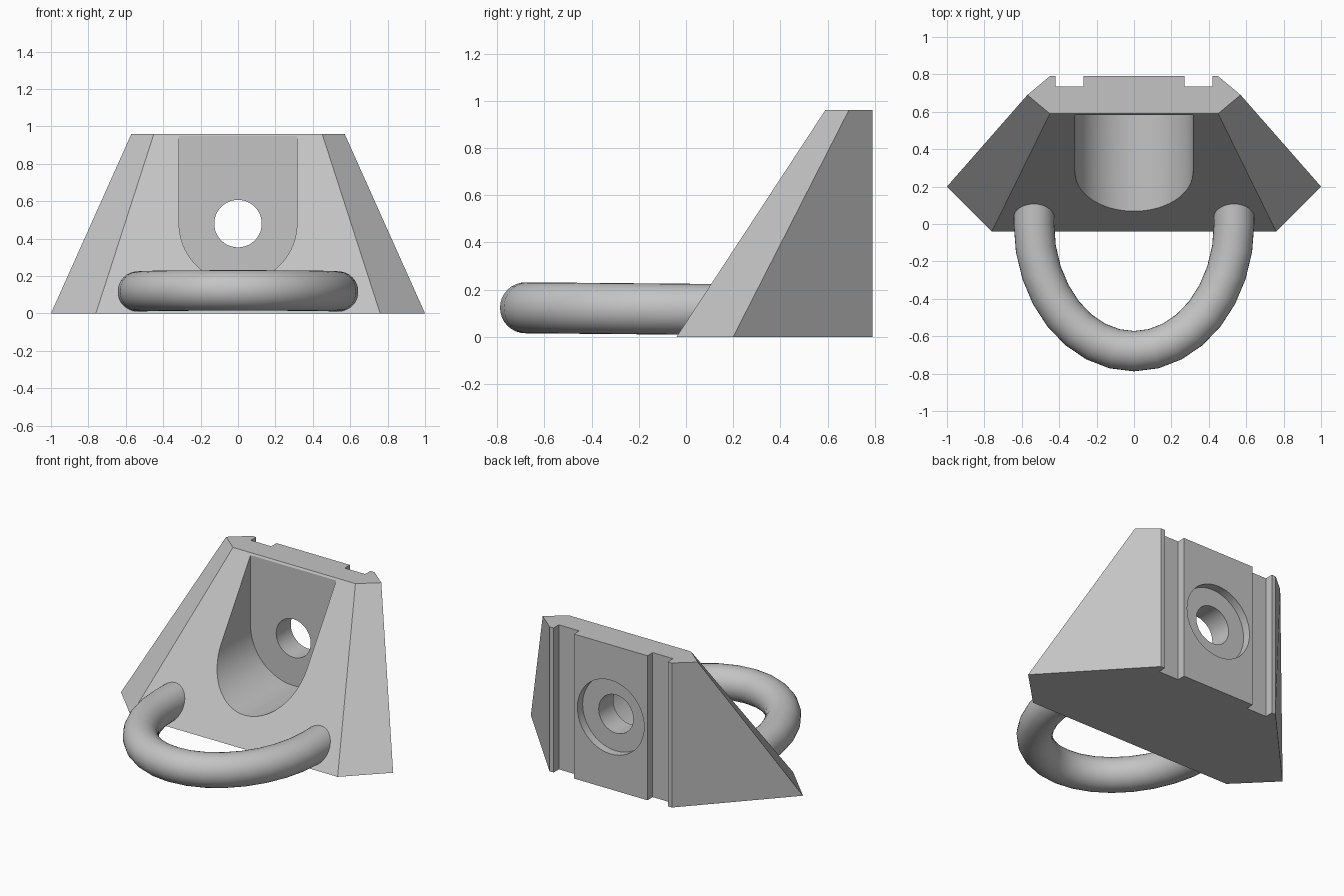
import bpy, bmesh, math
from mathutils import Vector

if "Cube" in bpy.data.objects:
    bpy.data.objects.remove(bpy.data.objects["Cube"], do_unlink=True)

grey = bpy.data.materials.new("plain_grey")
grey.use_nodes = True
colour = (0.55, 0.55, 0.55, 1)
grey.diffuse_color = colour
grey.node_tree.nodes["Principled BSDF"].inputs["Base Color"].default_value = colour


def loft(name, rings, caps=True):
    """Join matching closed rings of points into a solid."""
    bm = bmesh.new()
    loops = [[bm.verts.new(p) for p in ring] for ring in rings]
    n = len(loops[0])
    for a, b in zip(loops, loops[1:]):
        for i in range(n):
            j = (i + 1) % n
            bm.faces.new((a[i], a[j], b[j], b[i]))
    if caps:
        bm.faces.new(loops[0][::-1])
        bm.faces.new(loops[-1])
    bmesh.ops.recalc_face_normals(bm, faces=bm.faces)
    mesh = bpy.data.meshes.new(name)
    bm.to_mesh(mesh)
    bm.free()
    mesh.materials.append(grey)
    obj = bpy.data.objects.new(name, mesh)
    bpy.context.collection.objects.link(obj)
    return obj


def select_only(obj):
    bpy.ops.object.select_all(action="DESELECT")
    obj.select_set(True)
    bpy.context.view_layer.objects.active = obj


def cut(target, cutter):
    mod = target.modifiers.new("cut", "BOOLEAN")
    mod.operation = "DIFFERENCE"
    mod.solver = "EXACT"
    mod.object = cutter
    select_only(target)
    bpy.ops.object.modifier_apply(modifier=mod.name)
    bpy.data.objects.remove(cutter, do_unlink=True)


def prism_along_y(name, outline, y0, y1):
    return loft(name, [[(x, y, z) for x, z in outline] for y in (y0, y1)])


def arc(radius, start, end, steps):
    angles = [start + (end - start) * i / steps for i in range(steps + 1)]
    return [(radius * math.cos(a), HOLE_Z + radius * math.sin(a)) for a in angles]


def mirrored(half, z):
    """Close a half outline across the middle plane."""
    return [(x, y, z) for x, y in half] + [(-x, y, z) for x, y in reversed(half)]


HOLE_Z = 0.48
HEIGHT = 0.96

# Tapered block with two vertical slots in its back
back = [(0.45, 0.79), (0.42, 0.79), (0.42, 0.735),
        (0.27, 0.735), (0.27, 0.79)]
base = [(0.76, -0.04), (1.0, 0.2)] + back
top = [(0.45, 0.59), (0.57, 0.69)] + back
block = loft("wedge_block", [mirrored(base, 0), mirrored(top, HEIGHT)])

# Round-bottomed pocket in the front
pocket = arc(0.315, math.pi, math.tau, 40) + [(0.315, 1.3), (-0.315, 1.3)]
cut(block, prism_along_y("pocket_cutter", pocket, -0.5, 0.582))

# Bolt hole and its shallow recess at the back
for radius, start in ((0.127, 0.4), (0.245, 0.735)):
    circle = arc(radius, 0, math.tau, 48)[:-1]
    cut(block, prism_along_y("hole_cutter", circle, start, 1.0))

# U-shaped loop: half an ellipse with straight ends sunk in the block
STEPS, SIDES = 16, 32
path = [Vector((-0.535, 0.2, 0.115))]
for i in range(STEPS + 1):
    a = math.pi + math.pi * i / STEPS
    path.append(Vector((0.535 * math.cos(a), 0.68 * math.sin(a),
                        0.117 - 0.006 * math.sin(a))))
path.append(Vector((0.535, 0.2, 0.115)))
rings = []
for i, p in enumerate(path):
    along = path[min(i + 1, len(path) - 1)] - path[max(i - 1, 0)]
    side = Vector((along.y, -along.x, 0)).normalized()
    rings.append([p + 0.108 * (side * math.cos(math.tau * k / SIDES)
                  + Vector((0, 0, math.sin(math.tau * k / SIDES))))
                  for k in range(SIDES)])
tie_loop = loft("tie_loop", rings)

for obj in (block, tie_loop):
    select_only(obj)
    bpy.ops.object.shade_smooth_by_angle(angle=math.radians(25))
